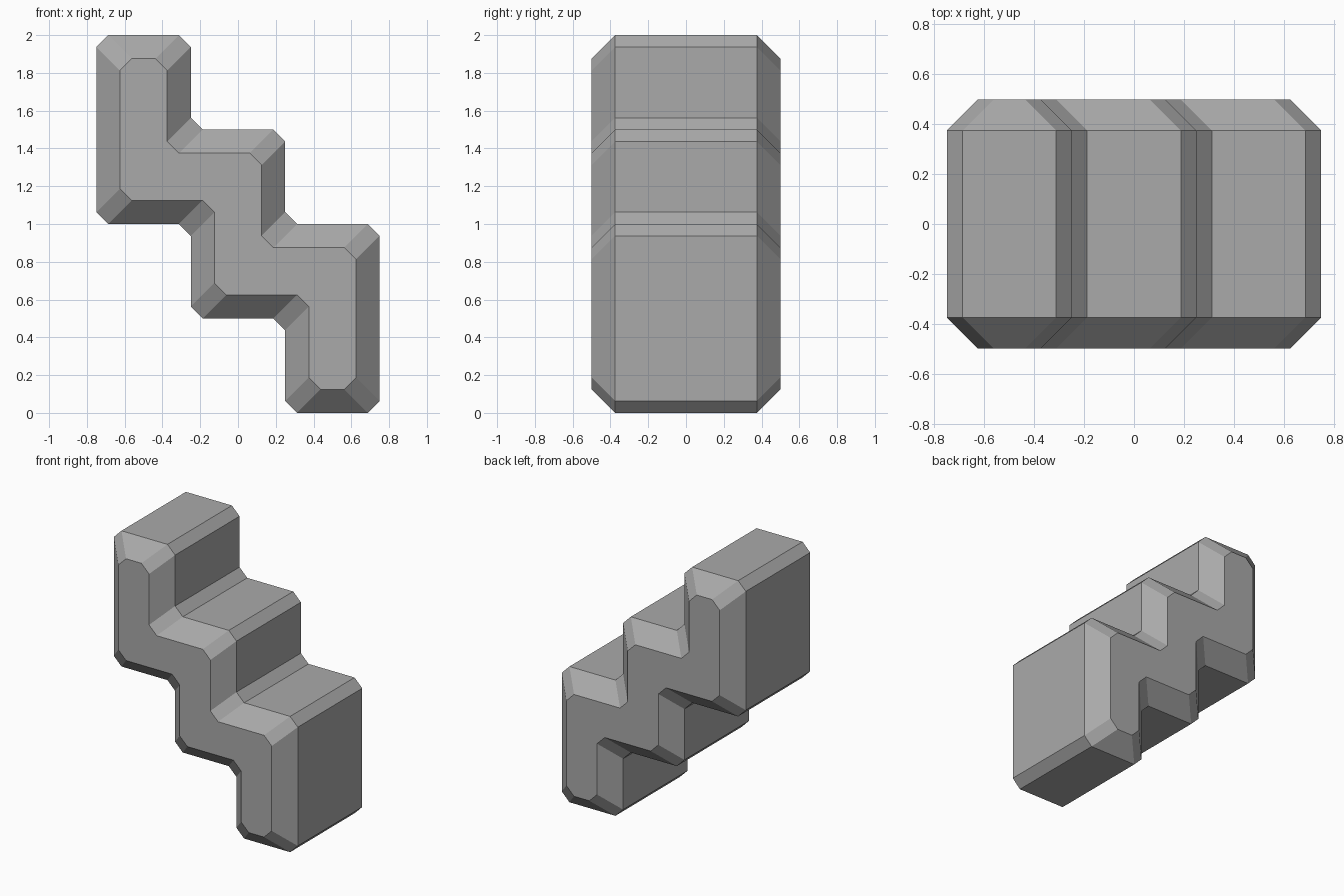
import bpy, bmesh
from mathutils import Vector

cube = bpy.data.objects.get("Cube")
if cube:
    bpy.data.objects.remove(cube, do_unlink=True)

BEVEL = 0.125     # inset of the two end caps
CHAMFER = 0.0625  # cut on every profile corner

grey = bpy.data.materials.new("stone_grey")
grey.use_nodes = True
color = (0.4, 0.4, 0.4, 1)
grey.diffuse_color = color
grey.node_tree.nodes["Principled BSDF"].inputs["Base Color"].default_value = color

# Stepped outline, clockwise: three treads down, then the other half by symmetry
half = [(-.75, 2), (-.25, 2), (-.25, 1.5), (.25, 1.5), (.25, 1), (.75, 1)]
outline = [Vector(p) for p in half] + [Vector((-x, 2 - z)) for x, z in half]


def profile(inset):
    """Inset the outline, then chamfer each corner."""
    n = len(outline)
    corners = []
    for i, p in enumerate(outline):
        a = (p - outline[i - 1]).normalized()
        b = (outline[(i + 1) % n] - p).normalized()
        corners.append(p + inset * (Vector((a.y, -a.x)) + Vector((b.y, -b.x))))
    points = []
    for i, p in enumerate(corners):
        for q in (corners[i - 1], corners[(i + 1) % n]):
            points.append(p + (q - p).normalized() * CHAMFER)
    return points


# Loft cap, body and cap rings along y
bm = bmesh.new()
rings = []
for y, inset in ((-.5, BEVEL), (-.5 + BEVEL, 0), (.5 - BEVEL, 0), (.5, BEVEL)):
    rings.append([bm.verts.new((p.x, y, p.y)) for p in profile(inset)])
for r, s in zip(rings, rings[1:]):
    for i in range(len(r)):
        bm.faces.new((r[i - 1], r[i], s[i], s[i - 1]))
bm.faces.new(rings[0])
bm.faces.new(rings[-1])
bmesh.ops.recalc_face_normals(bm, faces=bm.faces)

mesh = bpy.data.meshes.new("stepped_block")
bm.to_mesh(mesh)
bm.free()
mesh.materials.append(grey)
block = bpy.data.objects.new("stepped_block", mesh)
bpy.context.collection.objects.link(block)
